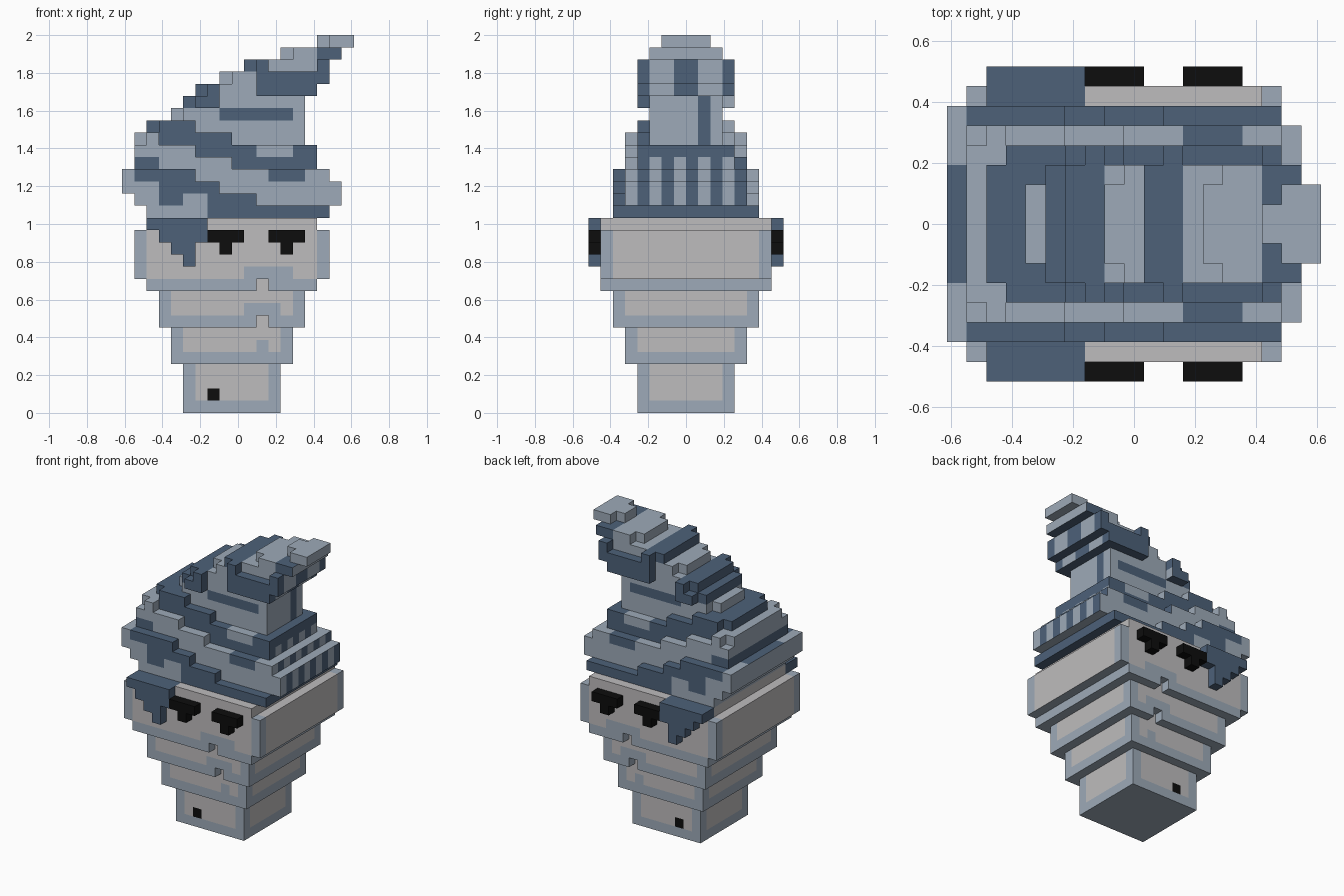
import bpy, bmesh
from mathutils import Vector

if "Cube" in bpy.data.objects:
    bpy.data.objects.remove(bpy.data.objects["Cube"], do_unlink=True)

U = 2 / 31                      # block size
MID = 8                         # block index of the centre plane in depth
CREAM, LIGHT, DARK, BLACK = range(4)


def material(name, rgb):
    m = bpy.data.materials.new(name)
    m.use_nodes = True
    m.diffuse_color = (*rgb, 1)
    bsdf = m.node_tree.nodes["Principled BSDF"]
    bsdf.inputs["Base Color"].default_value = (*rgb, 1)
    bsdf.inputs["Roughness"].default_value = 0.9
    return m


MATS = [material("wafer_grey", (0.515, 0.503, 0.509)),
        material("pale_blue", (0.337, 0.402, 0.479)),
        material("deep_blue", (0.074, 0.120, 0.191)),
        material("black", (0.004, 0.004, 0.004))]

parts = {}                      # part name -> {block: colour}


def block(part, i0, i1, j0, j1, k0, k1, colour):
    cells = parts.setdefault(part, {})
    for i in range(i0, i1):
        for j in range(j0, j1):
            for k in range(k0, k1):
                cells[i, j, k] = colour


def slab(part, i0, i1, half, k0, k1, colour):
    block(part, i0, i1, MID - half, MID + half, k0, k1, colour)


def both_sides(part, i0, i1, k0, k1, colour, depth=1):
    block(part, i0, i1, 0, depth, k0, k1, colour)
    block(part, i0, i1, 2 * MID - depth, 2 * MID, k0, k1, colour)


# Cone: stacked tiers widening upward (i0, i1, half depth, k0, k1)
TIERS = [(5, 13, 4, 0, 4), (4, 14, 5, 4, 7), (3, 15, 6, 7, 10), (2, 16, 7, 10, 16)]
for i0, i1, half, k0, k1 in TIERS:
    slab("cone", i0, i1, half, k0, k1, CREAM)
slab("cone", 1, 2, 7, 11, 15, CREAM)
slab("cone", 16, 17, 7, 11, 15, CREAM)
# Chips in the lower rims
for j, k in ((1, 10), (14, 10), (2, 7), (13, 7)):
    del parts["cone"][11, j, k]

# Eyes: bar with a pupil below
for i in (7, 12):
    both_sides("eyes", i, i + 3, 14, 15, BLACK)
    both_sides("eyes", i + 1, i + 2, 13, 14, BLACK)

# Melted drip running over the rim
both_sides("drip", 2, 7, 15, 16, DARK, depth=2)
for i, low in ((3, 14), (4, 13), (5, 12), (6, 14)):
    both_sides("drip", i, i + 1, low, 15, DARK)
for cell in parts["drip"]:
    parts["cone"].pop(cell, None)

# Swirl: each layer is (start, [(end, half depth, colour), ...])
L, D = LIGHT, DARK
LOWER = [
    (2, [(7, 6, L), (17, 6, D)]),
    (1, [(3, 6, L), (5, 6, D), (7, 6, L), (11, 6, D), (18, 5, L)]),
    (0, [(3, 6, L), (8, 6, D), (18, 5, L)]),
    (0, [(1, 6, L), (6, 6, D), (12, 5, L), (15, 5, D), (17, 5, L)]),
    (1, [(3, 5, D), (9, 5, L), (16, 4, D)]),
    (1, [(6, 5, L), (11, 4, D), (14, 4, L), (16, 4, D)]),
    (1, [(3, 5, L), (9, 4, D), (15, 3, L)]),
    (2, [(6, 4, D), (15, 3, L)]),
]
UPPER = [
    (4, [(8, 3, L), (14, 3, D), (15, 3, L)]),
    (5, [(8, 4, D), (15, 3, L)]),
    (6, [(8, 4, D), (11, 3, L), (16, 4, D)]),
    (8, [(11, 3, L), (17, 4, D)]),
    (10, [(12, 4, D), (16, 3, L), (17, 4, D)]),
    (13, [(16, 3, L), (18, 3, D)]),
    (16, [(19, 2, L)]),
]
for k, (start, runs) in enumerate(LOWER + UPPER, 16):
    first = start
    for end, half, colour in runs:
        slab("swirl", start, end, half, k, k + 1, colour)
        start = end
    # Trim the corners at the left end of the upper layers
    if k >= 22:
        half = runs[0][1]
        for j in (MID - half, MID + half - 1):
            parts["swirl"].pop((first, j, k), None)


def cone_colour(i, j, k, n):
    i0, i1, half, k0, k1 = next(t for t in TIERS if t[3] <= k < t[4])
    inside = MID - 7 < j < MID + 6
    if n.z < 0:
        return LIGHT
    if n.z > 0:
        return LIGHT if i in (1, 16) and not inside else CREAM
    if n.y:
        if i == 7 and k == 1:                       # tiny dark hatch
            return BLACK
        if i == 11 and k in (7, 10):                # inside the chips
            return CREAM
        if (k == 11 and 10 <= i < 14) or (k == 8 and 10 <= i < 13) or (k == 5 and i == 11):
            return LIGHT                            # bumps on the rim border
        edge = not i0 < i < i1 - 1 if k0 < 10 else i in (1, 16)
    else:
        edge = not MID - half < j < MID + half - 1 and k < 15
    return LIGHT if k == k0 or edge else CREAM


def swirl_colour(i, j, k, n, base):
    if n.z > 0 and i == 0 and 5 <= j < 11:
        return DARK
    if n.x > 0:                                     # streaks down the right end
        if 17 <= k <= 20:
            return DARK if j % 2 == 0 else LIGHT
        if 22 <= k <= 25:
            return DARK if j in (4, 9) else LIGHT
        if 26 <= k <= 28:
            return DARK if j in (4, 7, 8, 11) else LIGHT
        if k >= 29:
            return LIGHT
    return base


occupied = {c for cells in parts.values() for c in cells}
AXES = [Vector(a) * s for a in ((1, 0, 0), (0, 1, 0), (0, 0, 1)) for s in (1, -1)]


def build(part, cells):
    bm = bmesh.new()
    for (i, j, k), base in cells.items():
        centre = Vector((i - 9, j - 7.5, k + 0.5))
        for n in AXES:
            if (i + int(n.x), j + int(n.y), k + int(n.z)) in occupied:
                continue
            a = Vector((n.y, n.z, n.x)) / 2
            b = n.cross(a)
            mid = centre + n / 2
            f = bm.faces.new([bm.verts.new((mid + p) * U)
                              for p in (a + b, b - a, -a - b, a - b)])
            f.normal_update()
            if f.normal.dot(n) < 0:
                f.normal_flip()
            f.material_index = (cone_colour(i, j, k, n) if part == "cone" else
                                swirl_colour(i, j, k, n, base) if part == "swirl" else base)
    # Weld, then merge flat areas of one colour
    bmesh.ops.remove_doubles(bm, verts=bm.verts, dist=1e-4)
    bmesh.ops.dissolve_limit(bm, angle_limit=0.01, verts=bm.verts, edges=bm.edges,
                             delimit={'MATERIAL'})
    mesh = bpy.data.meshes.new(part)
    bm.to_mesh(mesh)
    bm.free()
    for m in MATS:
        mesh.materials.append(m)
    bpy.context.collection.objects.link(bpy.data.objects.new(part, mesh))


for part, cells in parts.items():
    build(part, cells)
